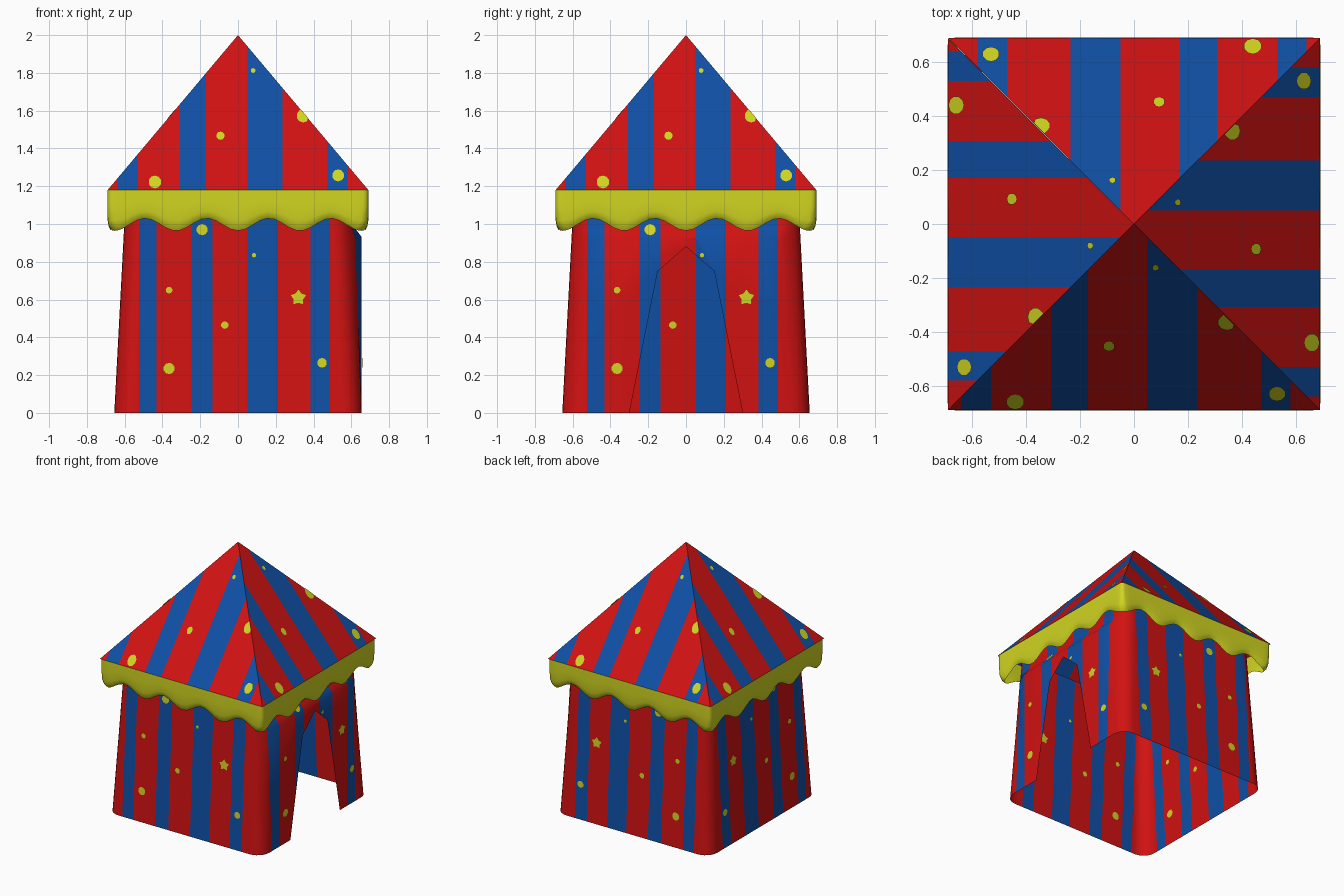
import bpy, bmesh, math
from mathutils import Vector, Matrix

if "Cube" in bpy.data.objects:
    bpy.data.objects.remove(bpy.data.objects["Cube"])


def mat(name, rgb):
    m = bpy.data.materials.new(name)
    m.diffuse_color = (*rgb, 1)
    m.use_nodes = True
    m.node_tree.nodes["Principled BSDF"].inputs["Base Color"].default_value = m.diffuse_color
    return m


RED = mat("red", (0.64, 0.006, 0.006))
BLUE = mat("blue", (0.005, 0.08, 0.38))
YELLOW = mat("yellow", (0.64, 0.67, 0.015))


def finish(bm, name, mats, smooth=None):
    me = bpy.data.meshes.new(name)
    bm.to_mesh(me)
    bm.free()
    for m in mats:
        me.materials.append(m)
    ob = bpy.data.objects.new(name, me)
    bpy.context.collection.objects.link(ob)
    if smooth:
        bpy.ops.object.select_all(action='DESELECT')
        ob.select_set(True)
        bpy.context.view_layer.objects.active = ob
        bpy.ops.object.shade_smooth_by_angle(angle=math.radians(smooth))
    return ob


def cut(bm, co, no, faces=None):
    faces = faces or bm.faces[:]
    geom = set(faces)
    for f in faces:
        geom.update(f.edges)
        geom.update(f.verts)
    bmesh.ops.bisect_plane(bm, geom=list(geom), dist=1e-5, plane_co=co, plane_no=no)


def loft(bm, rings):
    rows = [[bm.verts.new(p) for p in r] for r in rings]
    n = len(rows[0])
    for a, b in zip(rows, rows[1:]):
        for i in range(n):
            j = (i + 1) % n
            bm.faces.new((a[i], a[j], b[j], b[i]))


def rounded_square(h, r, seg, sides=0):
    """Counter-clockwise outline; 'sides' adds points along each straight."""
    pts = []
    for k in range(4):
        rot = Matrix.Rotation(k * math.pi / 2, 2)
        for i in range(1, sides):
            pts.append(rot @ Vector((h, (h - r) * (2 * i / sides - 1))))
        for i in range(seg + 1):
            a = i / seg * math.pi / 2
            pts.append(rot @ Vector((h - r + r * math.cos(a), h - r + r * math.sin(a))))
    return pts


def striped(u, bands):
    return 1 if any(a < u < b for a, b in bands) else 0


# walls: tapered rounded shell with the door side bowed outward
WALL_BANDS = [(-0.524, -0.432), (-0.246, -0.134), (0.05, 0.213), (0.385, 0.487)]
DOOR = [(0.30, 0.0), (0.15, 0.75), (0.0, 0.88)]


def half(z):
    return 0.655 - 0.053 * z


def bulge(y, z):
    w = min(1, max(0, (0.56 - abs(y)) / 0.12))
    return 0.053 * z * w * min(1, max(0, (1.0 - z) / 0.07))


def door_half(z):
    for (y0, z0), (y1, z1) in zip(DOOR, DOOR[1:]):
        if z0 <= z <= z1:
            return y0 + (y1 - y0) * (z - z0) / (z1 - z0)
    return -1


bm = bmesh.new()
loft(bm, [[(*p, z) for p in rounded_square(half(z), 0.10, 6)]
          for z in (0, 0.5, 0.93, 0.965, 1.0, 1.17)])
for band in WALL_BANDS:
    for u in band:
        cut(bm, (u, 0, 0), (1, 0, 0))
        cut(bm, (0, u, 0), (0, 1, 0))
# doorway
for (y0, z0), (y1, z1) in zip(DOOR, DOOR[1:]):
    for s in (1, -1):
        side = [f for f in bm.faces
                if f.calc_center_median().x > 0.5 and abs(f.calc_center_median().y) < 0.5]
        cut(bm, (0, s * y0, z0), (0, z1 - z0, -s * (y1 - y0)), side)
gone = []
for f in bm.faces:
    c = f.calc_center_median()
    if c.x > 0.5 and abs(c.y) < door_half(c.z):
        gone.append(f)
    else:
        f.material_index = striped(c.x if abs(c.y) > abs(c.x) else c.y, WALL_BANDS)
bmesh.ops.delete(bm, geom=gone, context='FACES')
for v in bm.verts:
    if v.co.x > 0.5:
        v.co.x += bulge(v.co.y, v.co.z)
finish(bm, "walls", [RED, BLUE], 40)

# roof: one striped triangle turned four times
ROOF_BANDS = [(-0.64, -0.53), (-0.308, -0.17), (0.05, 0.235), (0.47, 0.58)]
bm = bmesh.new()
bm.faces.new([bm.verts.new(p) for p in ((-0.69, -0.69, 1.18), (0.69, -0.69, 1.18), (0, 0, 2))])
for band in ROOF_BANDS:
    for u in band:
        cut(bm, (u, 0, 0), (1, 0, 0))
for f in bm.faces:
    f.material_index = striped(f.calc_center_median().x, ROOF_BANDS)
base = bm.faces[:] + bm.edges[:] + bm.verts[:]
for k in (1, 2, 3):
    d = bmesh.ops.duplicate(bm, geom=base)["geom"]
    bmesh.ops.rotate(bm, verts=[v for v in d if isinstance(v, bmesh.types.BMVert)],
                     matrix=Matrix.Rotation(k * math.pi / 2, 3, 'Z'))
finish(bm, "roof", [RED, BLUE])

# scalloped valance under the eaves
bm = bmesh.new()
rings = []
for t, h, r in ((0, 0.69, 0.025), (0.4, 0.691, 0.03), (0.75, 0.69, 0.04),
                (0.9, 0.684, 0.05), (1, 0.672, 0.06)):
    ring = []
    for p in rounded_square(h, r, 4, 32):
        u = min(abs(p.x), abs(p.y))
        low = 0.997 - 0.033 * math.cos(2 * math.pi * u / 0.328)
        ring.append((p.x, p.y, 1.18 + (low - 1.18) * t))
    rings.append(ring)
loft(bm, rings[::-1])
finish(bm, "valance", [YELLOW], 50)


# painted spots
def blob(u, z, r, star=False):
    n = 10
    for i in range(n):
        a = math.pi / 2 + i * 2 * math.pi / n
        k = r * (0.62 if star and i % 2 else 1)
        yield u + k * math.cos(a), z + k * math.sin(a)


WALL_SPOTS = [(-0.19, 0.97, 0.03), (0.085, 0.835, 0.012), (-0.365, 0.65, 0.018),
              (-0.07, 0.465, 0.02), (0.32, 0.61, 0.043), (-0.365, 0.235, 0.03),
              (0.445, 0.265, 0.026)]
bm = bmesh.new()
for u, z, r in WALL_SPOTS:
    pts = list(blob(u, z, r, r > 0.04))
    for off in (0.004, -0.004):
        flip = 1 if off > 0 else -1
        walls = [[(a, -half(b) - off, b) for a, b in pts],
                 [(a, half(b) + off, b) for a, b in pts][::-1],
                 [(-half(b) - off, a, b) for a, b in pts][::-1]]
        if abs(u) > door_half(z):
            walls.append([(half(b) + bulge(a, b) + off, a, b) for a, b in pts])
        for w in walls:
            bm.faces.new([bm.verts.new(p) for p in w[::flip]])
finish(bm, "wall_spots", [YELLOW])

ROOF_SPOTS = [(0.08, 1.81, 0.013), (-0.093, 1.465, 0.022), (-0.44, 1.22, 0.034),
              (0.53, 1.255, 0.032), (0.345, 1.57, 0.035)]
bm = bmesh.new()
for k in range(4):
    rot = Matrix.Rotation(k * math.pi / 2, 3, 'Z')
    for u, z, r in ROOF_SPOTS:
        vs = []
        for a, b in blob(u, z, r):
            d = 0.69 * (2 - b) / 0.82
            a = min(a, d + 0.001 * (b - z))
            vs.append(bm.verts.new(rot @ Vector((a, -d - 0.003, b + 0.0025))))
        bm.faces.new(vs)
finish(bm, "roof_spots", [YELLOW])
